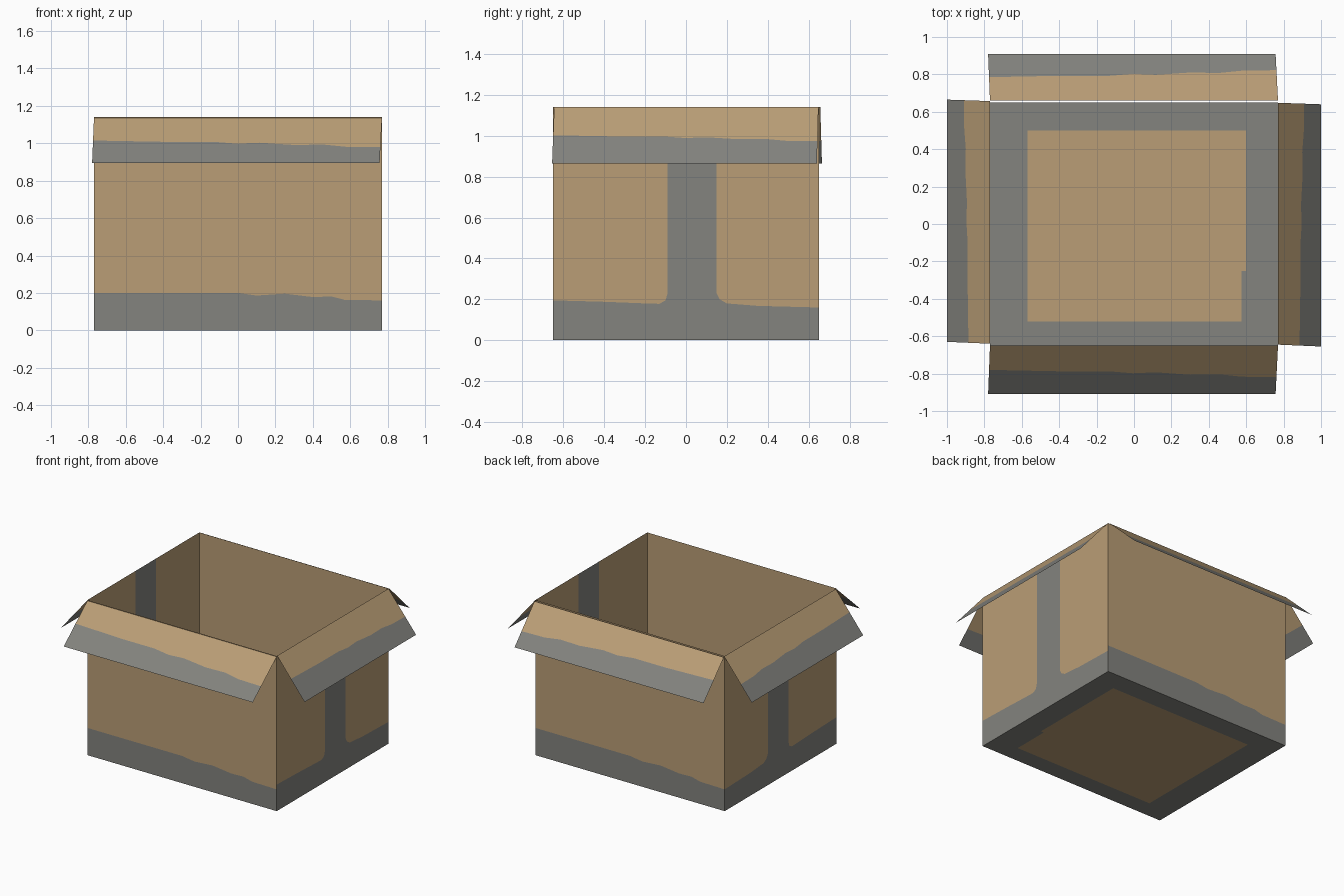
import bpy
from mathutils import Vector

cube = bpy.data.objects.get("Cube")
if cube:
    bpy.data.objects.remove(cube, do_unlink=True)


def make_material(name, srgb):
    linear = [((c / 255 + 0.055) / 1.055) ** 2.4 for c in srgb]
    mat = bpy.data.materials.new(name)
    mat.use_nodes = True
    mat.diffuse_color = (*linear, 1)
    bsdf = mat.node_tree.nodes["Principled BSDF"]
    bsdf.inputs["Base Color"].default_value = (*linear, 1)
    bsdf.inputs["Roughness"].default_value = 0.9
    return mat


CARDBOARD = make_material("cardboard tan", (186, 158, 118))
TAPE = make_material("tape grey", (131, 131, 126))


def make_object(name, verts, faces, tones):
    mesh = bpy.data.meshes.new(name)
    mesh.from_pydata(verts, [], faces)
    mesh.materials.append(CARDBOARD)
    mesh.materials.append(TAPE)
    for poly, tone in zip(mesh.polygons, tones):
        poly.material_index = tone
    obj = bpy.data.objects.new(name, mesh)
    bpy.context.collection.objects.link(obj)
    return obj


def make_panel(name, low_a, low_b, high_a, high_b, profile):
    """Thin sheet; tape lies below the (u, t) profile, cardboard above it."""
    low_a, low_b, high_a, high_b = map(Vector, (low_a, low_b, high_a, high_b))

    def at(u, t):
        return low_a.lerp(low_b, u).lerp(high_a.lerp(high_b, u), t)

    verts, faces, tones = [], [], []
    for (u0, t0), (u1, t1) in zip(profile, profile[1:]):
        if u0 == u1:
            continue
        for b0, b1, h0, h1, tone in ((0, 0, t0, t1, 1), (t0, t1, 1, 1, 0)):
            if b0 == h0 and b1 == h1:
                continue
            n = len(verts)
            verts += [at(u0, b0), at(u1, b1), at(u1, h1), at(u0, h0)]
            faces.append((n, n + 1, n + 2, n + 3))
            tones.append(tone)
    return make_object(name, verts, faces, tones)


X, Y, H = 0.77, 0.65, 1.14

# Uneven tape edges: along the long walls, the short walls and the flaps
long_edge = [(-X, .2), (-.15, .2), (0, .2), (.1, .186), (.25, .196), (.4, .178),
             (.5, .181), (.57, .163), (X, .16)]
short_edge = [(-Y, .195), (-.4, .188), (-.2, .18), (-.13, .178), (-.1, .195),
              (-.09, .23), (-.09, H), (.15, H), (.15, .23), (.165, .2),
              (.2, .18), (.35, .168), (Y, .16)]
long_profile = [((x + X) / (2 * X), z / H) for x, z in long_edge]
short_profile = [((y + Y) / (2 * Y), z / H) for y, z in short_edge]
flap_profile = [(0, .5), (.25, .47), (.42, .47), (.5, .43), (.58, .45),
                (.7, .4), (.8, .41), (.88, .36), (1, .35)]
side_flap_profile = [(u, t * .7 + .15) for u, t in flap_profile]

# Four walls
for name, s in (("front_wall", 1), ("back_wall", -1)):
    make_panel(name, (-X * s, -Y * s, 0), (X * s, -Y * s, 0),
               (-X * s, -Y * s, H), (X * s, -Y * s, H), long_profile)
for name, x in (("left_wall", X), ("right_wall", -X)):
    make_panel(name, (x, -Y, 0), (x, Y, 0), (x, -Y, H), (x, Y, H), short_profile)

# Front and back flaps, folded outwards
for name, s, hinge in (("front_flap", -1, .65), ("back_flap", 1, .66)):
    make_panel(name, (-.78, s * .91, .895), (.757, s * .91, .895),
               (-.77, s * hinge, 1.135), (X, s * hinge, 1.135), flap_profile)

# Side flaps, folded outwards
make_panel("left_flap", (1, -.655, .865), (1, .64, .865),
           (X, -.645, H), (X, .648, H), side_flap_profile)
make_panel("right_flap", (-1, -.63, .865), (-1, .665, .865),
           (-X, -.64, H), (-X, .657, H), side_flap_profile)

# Floor with a tape border around the cardboard centre
xs = [-X, -.57, .575, .6, X]
ys = [-Y, -.52, -.25, .5, Y]
verts = [(x, y, 0) for y in ys for x in xs]
faces, tones = [], []
for j in range(4):
    for i in range(4):
        n = j * 5 + i
        faces.append((n, n + 5, n + 6, n + 1))
        centre = (i == 1 and j in (1, 2)) or (i == 2 and j == 2)
        tones.append(0 if centre else 1)
make_object("floor", verts, faces, tones)
